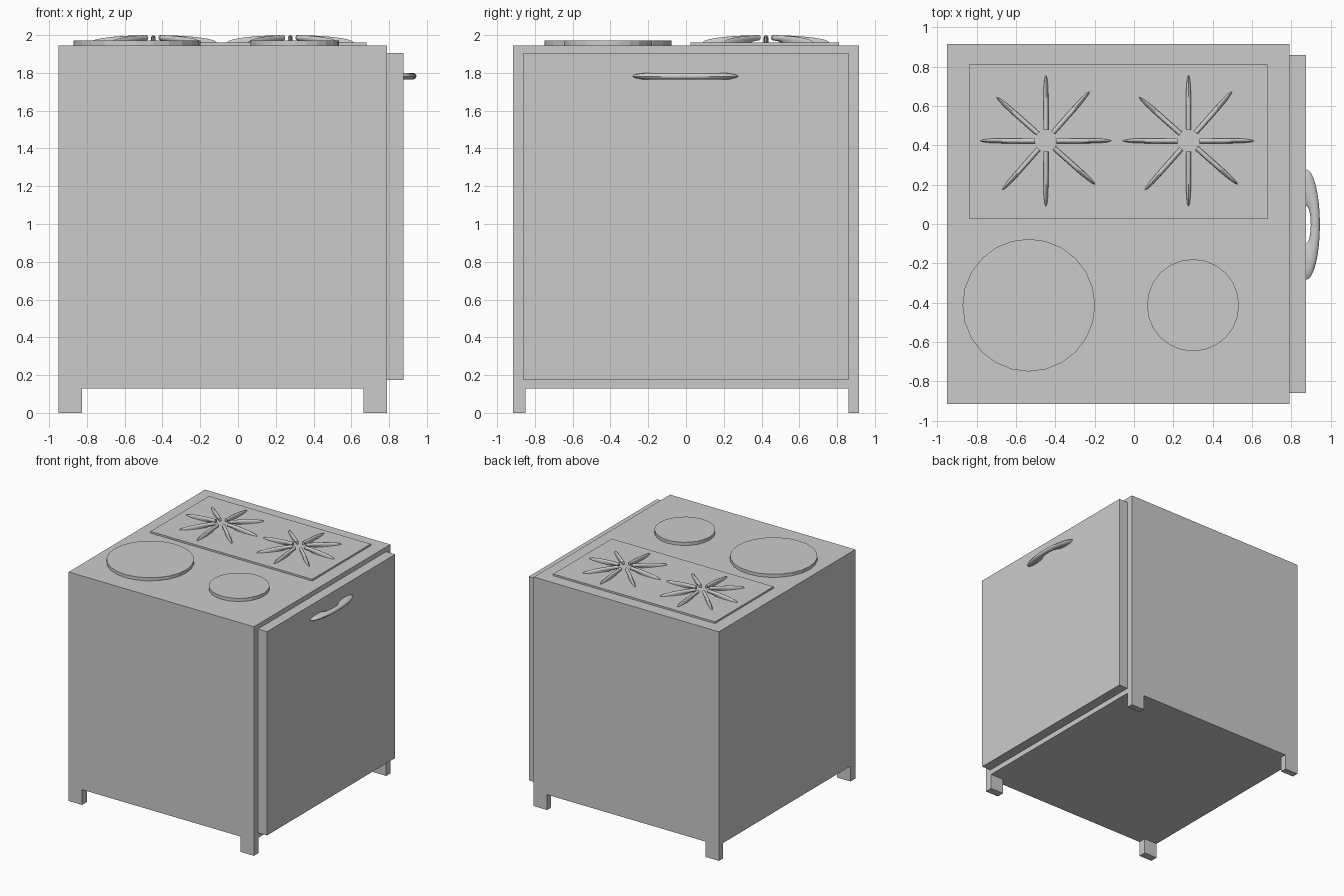
import bpy, bmesh
from math import radians
from mathutils import Matrix, Vector

if "Cube" in bpy.data.objects:
    bpy.data.objects.remove(bpy.data.objects["Cube"])


def box(name, x0, x1, y0, y1, z0, z1):
    bpy.ops.mesh.primitive_cube_add(size=1)
    ob = bpy.context.object
    ob.name = name
    ob.data.transform(Matrix.Diagonal((x1 - x0, y1 - y0, z1 - z0, 1)))
    ob.location = ((x0 + x1) / 2, (y0 + y1) / 2, (z0 + z1) / 2)
    return ob


def stretched_ring(name, length, height, thick):
    """Flattened ring: half-length along x, half-height along z, half-thickness along y."""
    bpy.ops.mesh.primitive_torus_add(major_radius=0.67, minor_radius=0.33,
                                     major_segments=48, minor_segments=12)
    ob = bpy.context.object
    ob.name = name
    ob.data.transform(Matrix.Rotation(radians(90), 4, 'X'))
    ob.data.transform(Matrix.Diagonal((length, thick / 0.33, height, 1)))
    return ob


def trim(ob, co, no):
    """Keep only the part of the mesh on the positive side of a plane, capped."""
    bm = bmesh.new()
    bm.from_mesh(ob.data)
    bmesh.ops.bisect_plane(bm, geom=bm.verts[:] + bm.edges[:] + bm.faces[:],
                           plane_co=co, plane_no=no, clear_inner=True)
    bmesh.ops.holes_fill(bm, edges=[e for e in bm.edges if e.is_boundary], sides=0)
    bmesh.ops.recalc_face_normals(bm, faces=bm.faces[:])
    bm.to_mesh(ob.data)
    bm.free()


def smooth(ob):
    bpy.ops.object.select_all(action='DESELECT')
    ob.select_set(True)
    bpy.context.view_layer.objects.active = ob
    bpy.ops.object.shade_smooth_by_angle(angle=radians(40))


# cabinet and corner feet
box("cabinet", -0.95, 0.79, -0.915, 0.915, 0.13, 1.945)
for side, x0, x1 in (("left", -0.95, -0.825), ("right", 0.665, 0.79)):
    for end, y0, y1 in (("front", -0.915, -0.85), ("back", 0.86, 0.915)):
        box(f"{end}_{side}_foot", x0, x1, y0, y1, 0, 0.135)

# oven door and its bowed handle
box("oven_door", 0.78, 0.875, -0.86, 0.86, 0.175, 1.905)
handle = stretched_ring("door_handle", 0.28, 0.07, 0.018)
trim(handle, Vector(), Vector((0, 0, 1)))
handle.data.transform(Matrix(((0, 0, 1, 0), (1, 0, 0, 0), (0, 1, 0, 0), (0, 0, 0, 1))))
handle.location = (0.875, -0.003, 1.782)
smooth(handle)

# hot plates
for name, x, y, r in (("large_hot_plate", -0.535, -0.413, 0.337),
                      ("small_hot_plate", 0.30, -0.413, 0.234)):
    bpy.ops.mesh.primitive_cylinder_add(vertices=24, radius=r, depth=0.04,
                                        location=(x, y, 1.952))
    bpy.context.object.name = name

# gas tray with two burner grates of eight arched prongs
TRAY_TOP = 1.96
box("gas_tray", -0.84, 0.68, 0.025, 0.81, 1.93, TRAY_TOP)
prong = stretched_ring("burner_prong", 0.335, 0.04, 0.0125)
trim(prong, Vector(), Vector((0, 0, 1)))
trim(prong, Vector((0.055, 0, 0)), Vector((1, 0, 0)))
smooth(prong)
for grate, x in (("left", -0.448), ("right", 0.277)):
    for i, base in enumerate((0, 48.5)):
        for k in range(4):
            ob = bpy.data.objects.new(f"{grate}_burner_prong_{4 * i + k + 1}", prong.data)
            bpy.context.collection.objects.link(ob)
            ob.location = (x, 0.423, TRAY_TOP)
            ob.rotation_euler.z = radians(base + 90 * k)
bpy.data.objects.remove(prong)
